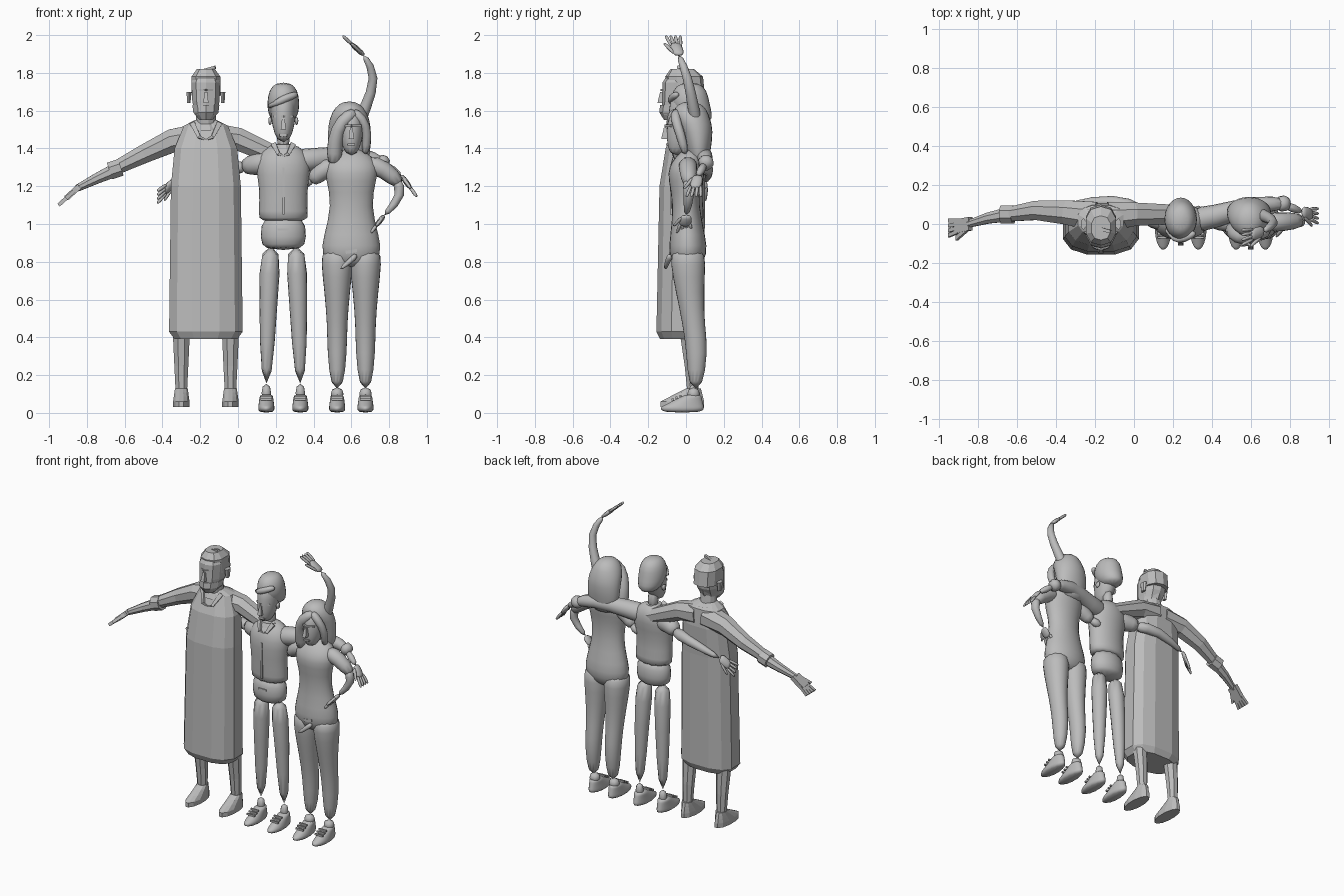
import bpy, bmesh, math
from mathutils import Vector

cube = bpy.data.objects.get("Cube")
if cube:
    bpy.data.objects.remove(cube, do_unlink=True)

clay = bpy.data.materials.new("clay grey")
clay.use_nodes = True
clay.diffuse_color = (.5, .5, .5, 1)
clay.node_tree.nodes["Principled BSDF"].inputs["Base Color"].default_value = clay.diffuse_color
mirrored = (("right", -1), ("left", 1))
sideways = Vector((0, -1, 0))
downward = Vector((0, .6, -1))


def skin(name, rings, smooth):
    """Join rings of points into a closed surface."""
    bm = bmesh.new()
    loops = [[bm.verts.new(point) for point in ring] for ring in rings]
    for low, high in zip(loops, loops[1:]):
        for i in range(len(low)):
            bm.faces.new((low[i - 1], low[i], high[i], high[i - 1]))
    bm.faces.new(loops[0])
    bm.faces.new(loops[-1])
    bmesh.ops.recalc_face_normals(bm, faces=bm.faces)
    mesh = bpy.data.meshes.new(name)
    bm.to_mesh(mesh)
    bm.free()
    mesh.materials.append(clay)
    obj = bpy.data.objects.new(name, mesh)
    bpy.context.collection.objects.link(obj)
    if smooth:
        mesh.polygons.foreach_set("use_smooth", [True] * len(mesh.polygons))
        rounding = obj.modifiers.new("rounding", "SUBSURF")
        rounding.levels = rounding.render_levels = 1


def loft(name, x, rings, deep=1, sides=12, smooth=True, square=1):
    """Stack level rings given as (y, z, half width) and perhaps half depth."""
    def bend(value):
        return math.copysign(abs(value) ** square, value)

    turns = [math.tau * (i + .5) / sides for i in range(sides)]
    outline = []
    for y, z, half, *depth in rings:
        reach = depth[0] if depth else half * deep
        outline.append([(x + half * bend(math.cos(turn)), y + reach * bend(math.sin(turn)), z)
                        for turn in turns])
    skin(name, outline, smooth)


def tube(name, path, thick, thin, smooth=True, sides=8):
    """Sweep a ring along a path, tapering evenly from thick to thin."""
    points = [Vector(point) for point in path]
    last = len(points) - 1
    rings = []
    for i, point in enumerate(points):
        along = points[min(i + 1, last)] - points[max(i - 1, 0)]
        guide = Vector((0, 0, 1)) if abs(along.y) > abs(along.x) + abs(along.z) else sideways
        side = along.cross(guide).normalized()
        up = along.cross(side).normalized()
        radius = thick + (thin - thick) * i / last
        turns = [math.tau * (k + .5) / sides for k in range(sides)]
        rings.append([point + radius * (side * math.cos(turn) + up * math.sin(turn)) for turn in turns])
    skin(name, rings, smooth)


def bar(name, start, end, radius=.008):
    tube(name, (start, end), radius, radius, False, sides=4)


def slab(name, start, end, across, wide, thick, smooth):
    """Flattened box from start to end."""
    edge = across.normalized() * wide
    face = across.cross(end - start).normalized() * thick
    skin(name, [[p - edge - face, p + edge - face, p + edge + face, p - edge + face]
                for p in (start, start.lerp(end, .5), end)], smooth)


def arm(name, path, thick, thin, tip, across=sideways, smooth=True):
    """Arm that ends in a palm, four fingers and a thumb."""
    tube(name + "_arm", path, thick, thin, smooth)
    wrist, tip = Vector(path[-1]), Vector(tip)
    reach = tip - wrist
    across = across.normalized()
    slab(name + "_palm", wrist - reach * .1, wrist + reach * .6, across, .035, .015, smooth)
    for i in range(4):
        spread = across * (i - 1.5) * .017
        slab(name + "_finger", wrist + reach * .4 + spread, tip + spread * 1.5, across, .01, .01, smooth)
    slab(name + "_thumb", wrist + across * .02, wrist.lerp(tip, .6) + across * .06,
         across, .012, .01, smooth)


def foot(name, x, base, smooth=True):
    """Sole with an upper that shrinks from the toe back to the ankle."""
    rings = [(-.02, base, .045, .12), (-.02, base + .03, .045, .12)]
    for step in (.1, .4, .7, 1):
        rings.append((.06 * step - .02, base + .03 + .07 * step, .045 - .01 * step, .12 - .08 * step))
    loft(name, x, rings, smooth=smooth)


def laces(name, x):
    for step in range(3):
        y, z = .02 * step - .07, .01 * step + .07
        bar(name, (x - .03, y, z), (x + .03, y, z))


def collar(name, x, z, radius):
    """Open collar: a band and two pointed flaps."""
    loft(name + "_band", x, [(.01, z - radius / 2, radius * 1.3), (.01, z, radius)], smooth=False)
    for side, s in mirrored:
        tube(f"{name}_{side}_flap", [(x + s * radius, -radius / 2, z), (x + s * radius / 2, -radius * 1.3, z - radius),
                                     (x, -radius * 1.3, z - radius * 1.2)], .02, .005, False, sides=4)


def face(name, x, y, z):
    """Nose wedge, brows and mouth."""
    loft(name + "_nose", x, [(y, z - .03, .02, .03), (y, z + .03, .01, .01)], sides=4, smooth=False)
    for side, s in mirrored:
        bar(f"{name}_{side}_brow", (x, y, z + .04), (x + s * .05, y + .03, z + .04))
    bar(name + "_mouth", (x - .02, y + .01, z - .06), (x + .02, y + .01, z - .06))


# Tall robed man, faceted
man = -.17
loft("robe", man, [(-.03, .39, .17), (-.03, .43, .2), (-.02, 1.2, .19), (0, 1.4, .17),
                   (.02, 1.52, .12), (0, 1.55, .06)], deep=.65, smooth=False, square=.75)
loft("man_neck", man, [(0, 1.5, .055), (-.02, 1.65, .055)], smooth=False)
collar("robe_collar", man, 1.53, .07)
loft("man_head", man, [(-.05, 1.58, .06), (-.03, 1.65, .075), (-.02, 1.75, .08), (-.02, 1.81, .05)],
     deep=1.3, sides=10, smooth=False, square=.8)
loft("man_hair", man, [(0, 1.68, .08), (-.01, 1.78, .08), (-.02, 1.82, .05)],
     deep=1.25, sides=10, smooth=False, square=.8)
loft("beard", man, [(-.07, 1.55, .035), (-.05, 1.59, .07), (-.04, 1.63, .075)],
     deep=1.3, sides=10, smooth=False)
bar("hair_tuft", (man - .02, -.02, 1.81), (man + .05, -.04, 1.83), .012)
face("man_face", man, -.13, 1.67)
for side, s in mirrored:
    loft(f"man_{side}_ear", man + s * .09, [(0, 1.64, .01), (0, 1.7, .015)], deep=2, sides=6, smooth=False)
    x = man + s * .13
    tube(f"man_{side}_leg", [(x, .01, .45), (x, .03, .25), (x, .04, .06)], .05, .03, False)
    foot(f"man_{side}_foot", x, .03, False)

# Robe sleeves, one held out and one behind the neighbour
tube("man_right_sleeve", [(-.2, .04, 1.46), (-.35, .06, 1.44), (-.5, .07, 1.37), (-.64, .05, 1.3)],
     .08, .04, False)
tube("man_right_cuff", [(-.62, .05, 1.3), (-.68, .05, 1.28)], .05, .05, False)
arm("man_right", [(-.64, .05, 1.29), (-.75, .03, 1.24), (-.85, 0, 1.19)], .04, .02,
    (-.95, -.02, 1.1), smooth=False)
tube("man_left_sleeve", [(-.13, .04, 1.46), (0, .05, 1.45), (.25, .05, 1.34)], .08, .05, False)

# Boy in the middle, smooth
boy = .24
loft("boy_shirt", boy, [(.01, 1.01, .14), (.01, 1.05, .135), (0, 1.2, .13), (.01, 1.32, .16),
                        (.02, 1.39, .12), (.02, 1.43, .05)], deep=.65)
bar("shirt_placket", (boy, -.08, 1.05), (boy, -.08, 1.3))
loft("boy_waist", boy, [(.01, .86, .11), (.01, .92, .13), (.01, 1.06, .12)], deep=.7)
bar("trouser_fly", (boy - .03, -.07, .97), (boy + .03, -.07, .97))
collar("shirt_collar", boy, 1.42, .05)
tube("boy_neck", [(boy, .02, 1.36), (boy, .02, 1.54)], .04, .04)
loft("boy_head", boy, [(-.04, 1.43, .035), (-.01, 1.53, .065), (0, 1.6, .07), (.01, 1.7, .07)], deep=1.35)
loft("boy_hair", boy, [(.07, 1.53, .06), (.04, 1.59, .085), (.02, 1.64, .09), (.02, 1.71, .08),
                       (.02, 1.75, .04)], deep=1.2)
tube("boy_fringe", [(.16, -.02, 1.62), (.2, -.08, 1.64), (.26, -.08, 1.67), (.32, -.04, 1.69)], .025, .02)
face("boy_face", boy, -.09, 1.53)
for side, s in mirrored:
    loft(f"boy_{side}_ear", boy + s * .07, [(0, 1.52, .01), (0, 1.57, .015)], deep=2, sides=6)
    x = boy + s * .09
    tube(f"boy_{side}_trouser_leg", [(boy + s * .065, .01, .9), (x - s * .01, .03, .6), (x, .04, .13)], .07, .035)
    tube(f"boy_{side}_ankle", [(x, .04, .05), (x, .04, .16)], .03, .03)
    foot(f"boy_{side}_shoe", x, 0)
    laces(f"boy_{side}_lace", x)

# His arms, laid across both neighbours' backs
tube("boy_right_sleeve", [(.2, .02, 1.33), (.1, .03, 1.32), (.02, .08, 1.3)], .08, .05)
arm("boy_right", [(.05, .06, 1.3), (-.1, .13, 1.3), (-.34, .1, 1.22)], .05, .02, (-.43, .05, 1.14), downward)
tube("boy_left_sleeve", [(.29, .02, 1.33), (.4, .03, 1.34), (.64, .11, 1.38), (.8, .1, 1.31)], .08, .035)
tube("boy_left_cuff", [(.73, .11, 1.35), (.8, .1, 1.3)], .05, .05)
arm("boy_left", [(.77, .1, 1.32), (.87, .06, 1.25)], .03, .02, (.95, .04, 1.14))

# Woman, smooth
lady = .6
loft("lady_body", lady, [(.01, .76, .1), (.01, .84, .17), (.01, .93, .155), (0, 1.1, .105),
                         (-.01, 1.24, .14), (0, 1.3, .15), (.02, 1.36, .12), (.02, 1.4, .04)], deep=.64)
tube("lady_neck", [(lady, .02, 1.35), (lady, .01, 1.47)], .04, .04)
loft("lady_head", lady, [(-.05, 1.36, .03), (-.02, 1.45, .065), (-.01, 1.54, .07), (0, 1.61, .055)], deep=1.35)
loft("lady_hair", lady - .01, [(.07, 1.29, .07, .04), (.07, 1.36, .12, .06), (.06, 1.5, .12, .09),
                               (.03, 1.56, .11, .1), (.02, 1.62, .08, .09), (.02, 1.65, .03, .03)])
tube("lady_right_lock", [(.63, -.05, 1.6), (.55, -.08, 1.55), (.51, -.04, 1.45), (.51, -.02, 1.3)], .035, .05)
tube("lady_left_lock", [(.6, -.05, 1.6), (.66, -.06, 1.56), (.69, -.03, 1.48), (.67, 0, 1.36)], .03, .025)
face("lady_face", lady, -.11, 1.48)
for side, s in mirrored:
    x = lady + s * .075
    loft(f"lady_{side}_leg", x, [(.05, .12, .035), (.06, .33, .055), (.04, .47, .055), (.02, .64, .07),
                                 (.01, .8, .09), (.01, .87, .08)], deep=1.1)
    tube(f"lady_{side}_sock", [(x, .04, .06), (x, .04, .14)], .04, .04)
    foot(f"lady_{side}_shoe", x, 0)
    laces(f"lady_{side}_lace", x)
tube("waist_tie", [(.63, -.08, .84), (.59, -.1, .8), (.54, -.11, .76)], .02, .01)
bar("waist_tie_knot", (.57, -.08, .85), (.63, -.08, .86), .012)

# Her arms: one behind the boy, one on the hip, one hand raised
tube("lady_right_sleeve", [(.52, .01, 1.32), (.44, .01, 1.28), (.38, .03, 1.22)], .06, .045)
tube("lady_right_arm", [(.4, .03, 1.24), (.32, .05, 1.2)], .035, .03)
tube("lady_left_sleeve", [(.67, .01, 1.32), (.77, .01, 1.3), (.87, .02, 1.2)], .06, .045)
arm("lady_left", [(.83, .01, 1.24), (.88, .02, 1.16), (.77, 0, 1.04)], .04, .02, (.7, -.01, .95))
arm("raised", [(.63, .06, 1.5), (.67, .04, 1.61), (.74, .01, 1.78), (.66, -.04, 1.9)], .04, .02,
    (.55, -.07, 2))
